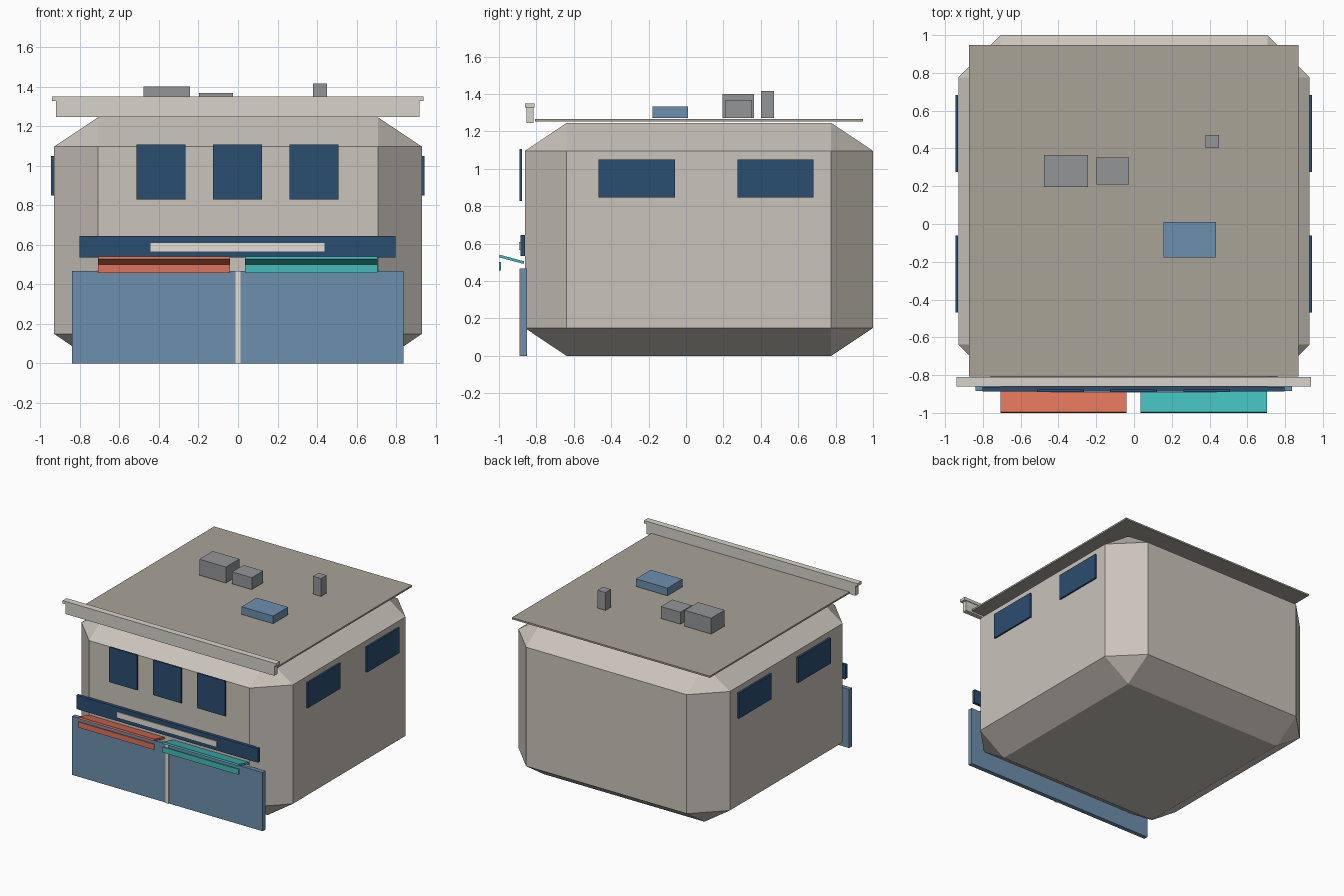
import bpy, bmesh
from math import radians
from mathutils import Matrix

if "Cube" in bpy.data.objects:
    bpy.data.objects.remove(bpy.data.objects["Cube"])


def material(name, r, g, b):
    # sRGB 0-255 to linear viewport colour
    m = bpy.data.materials.new(name)
    m.diffuse_color = [(c / 255) ** 2.2 for c in (r, g, b)] + [1]
    m.use_nodes = True
    m.node_tree.nodes["Principled BSDF"].inputs["Base Color"].default_value = m.diffuse_color
    return m


STONE = material("stone", 200, 194, 185)
ROOF = material("roof", 168, 162, 150)
TRIM = material("trim", 214, 210, 202)
CREAM = material("cream", 230, 221, 210)
NAVY = material("navy", 46, 78, 112)
GLASS = material("glass_blue", 108, 142, 172)
RED = material("coral", 220, 114, 90)
TEAL = material("teal", 68, 186, 184)
METAL = material("metal", 145, 148, 150)


def box(name, x, y, z, mat, bevel=0, tilt=0):
    """Box from (min, max) ranges; bevel is a fraction of each side."""
    bm = bmesh.new()
    bmesh.ops.create_cube(bm, size=1)
    if bevel:
        bmesh.ops.bevel(bm, geom=bm.edges[:], offset=bevel, segments=1,
                        profile=0.5, affect='EDGES')
    size = [b - a for a, b in (x, y, z)]
    mid = [(a + b) / 2 for a, b in (x, y, z)]
    bmesh.ops.transform(bm, verts=bm.verts, matrix=Matrix.Translation(mid)
                        @ Matrix.Rotation(tilt, 4, 'X') @ Matrix.Diagonal((*size, 1)))
    me = bpy.data.meshes.new(name)
    bm.to_mesh(me)
    bm.free()
    me.materials.append(mat)
    ob = bpy.data.objects.new(name, me)
    bpy.context.collection.objects.link(ob)
    return ob


# Main building and roof
box("building_body", (-0.93, 0.93), (-0.862, 1.0), (0, 1.245), STONE, bevel=0.12)
box("roof_slab", (-0.873, 0.87), (-0.808, 0.947), (1.254, 1.267), ROOF)
box("parapet", (-0.92, 0.917), (-0.853, -0.815), (1.246, 1.327), TRIM)
box("parapet_cap", (-0.941, 0.937), (-0.86, -0.81), (1.327, 1.35), TRIM)

# Upper windows, front and both sides
for i, cx in enumerate((-0.39, -0.002, 0.385)):
    box(f"front_window_{i + 1}", (cx - 0.124, cx + 0.124), (-0.889, -0.876),
        (0.828, 1.107), NAVY)
for i, y in enumerate(((-0.468, -0.06), (0.276, 0.682))):
    box(f"right_window_{i + 1}", (0.928, 0.943), y, (0.848, 1.05), NAVY)
    box(f"left_window_{i + 1}", (-0.946, -0.931), y, (0.848, 1.05), NAVY)

# Shop front
box("shop_glass", (-0.84, 0.836), (-0.884, -0.85), (0, 0.467), GLASS)
box("shop_mullion", (-0.013, 0.012), (-0.891, -0.875), (0, 0.467), CREAM)
box("sign_band", (-0.801, 0.797), (-0.886, -0.862), (0.535, 0.645), NAVY)
box("sign_strip", (-0.442, 0.437), (-0.892, -0.88), (0.567, 0.61), CREAM)

# Tilted awnings with hanging valances
for side, x, mat in (("left", (-0.708, -0.041), RED), ("right", (0.035, 0.705), TEAL)):
    box(side + "_awning", x, (-1.0, -0.864), (0.509, 0.523), mat, tilt=radians(-15))
    box(side + "_valance", x, (-1.0, -0.988), (0.457, 0.501), mat)

# Rooftop equipment
box("large_roof_unit", (-0.477, -0.243), (0.195, 0.364), (1.273, 1.4), METAL)
box("small_roof_unit", (-0.198, -0.026), (0.21, 0.353), (1.273, 1.368), METAL)
box("roof_vent", (0.379, 0.45), (0.402, 0.471), (1.273, 1.415), METAL)
box("skylight", (0.156, 0.434), (-0.178, 0.01), (1.273, 1.334), GLASS)
